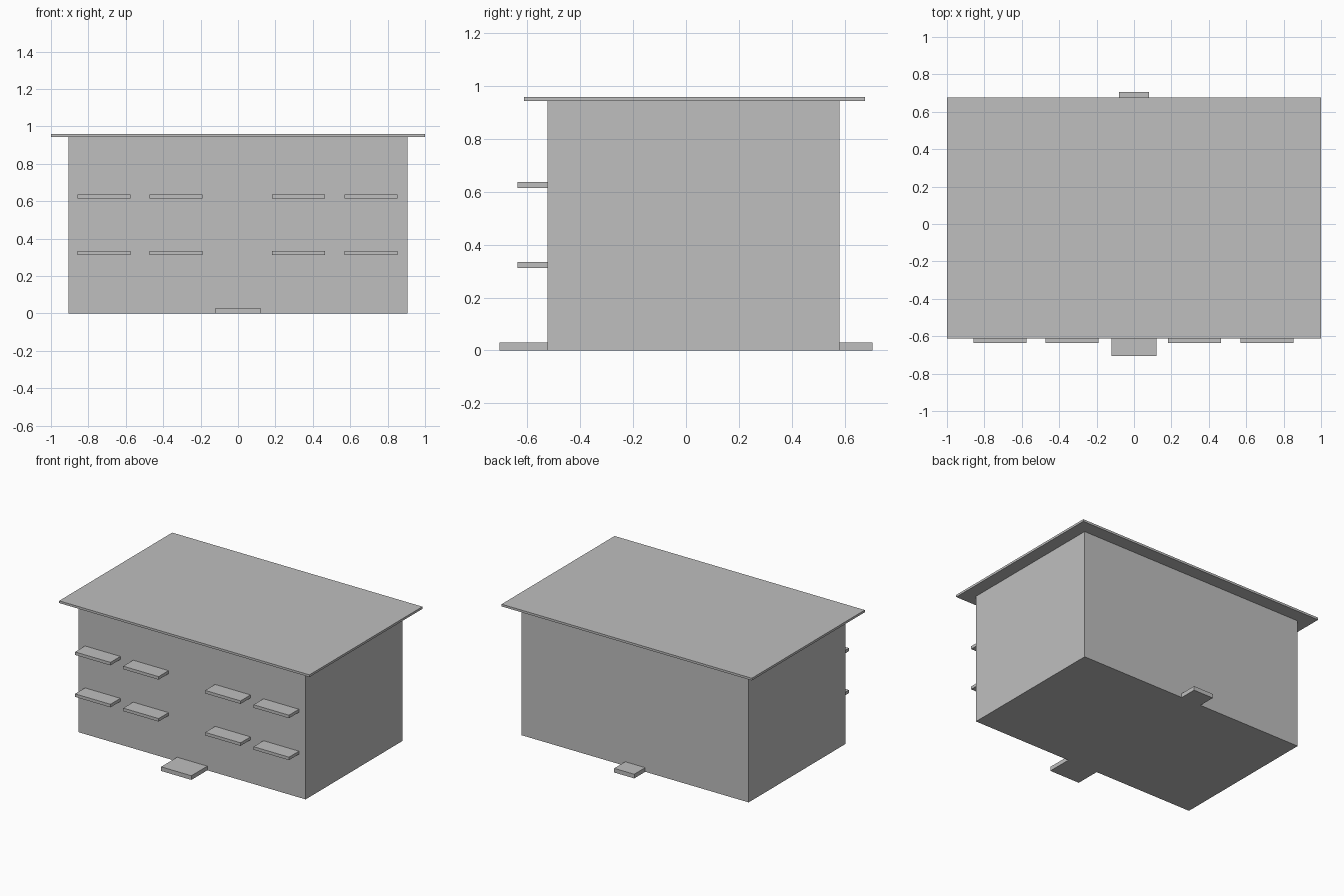
import bpy

cube = bpy.data.objects.get("Cube")
if cube:
    bpy.data.objects.remove(cube, do_unlink=True)

# Single plain grey
grey = bpy.data.materials.new("plain_grey")
grey.use_nodes = True
colour = (0.52, 0.52, 0.52, 1)
grey.diffuse_color = colour
grey.node_tree.nodes["Principled BSDF"].inputs["Base Color"].default_value = colour


def box(name, x, y, z):
    """Box spanning the given (low, high) range on each axis."""
    spans = (x, y, z)
    bpy.ops.mesh.primitive_cube_add(size=1, location=[(a + b) / 2 for a, b in spans])
    obj = bpy.context.object
    obj.name = obj.data.name = name
    obj.scale = [b - a for a, b in spans]
    bpy.ops.object.transform_apply(location=False, rotation=False, scale=True)
    obj.data.materials.append(grey)
    return obj


FRONT, BACK, EAVES = -0.523, 0.58, 0.943

# Main block and overhanging flat roof
box("building_body", (-0.907, 0.907), (FRONT, BACK), (0, EAVES))
box("roof_slab", (-1, 1), (-0.613, 0.677), (EAVES, 0.959))

# Entrance steps
box("front_step", (-0.121, 0.121), (-0.705, FRONT), (0, 0.03))
box("back_step", (-0.08, 0.08), (BACK, 0.705), (0, 0.03))

# Window canopies: two rows of four
for row, z in (("lower", 0.312), ("upper", 0.615)):
    for column, x in enumerate((-0.857, -0.472, 0.183, 0.57), 1):
        box(f"{row}_canopy_{column}", (x, x + 0.283), (-0.636, FRONT), (z, z + 0.022))
